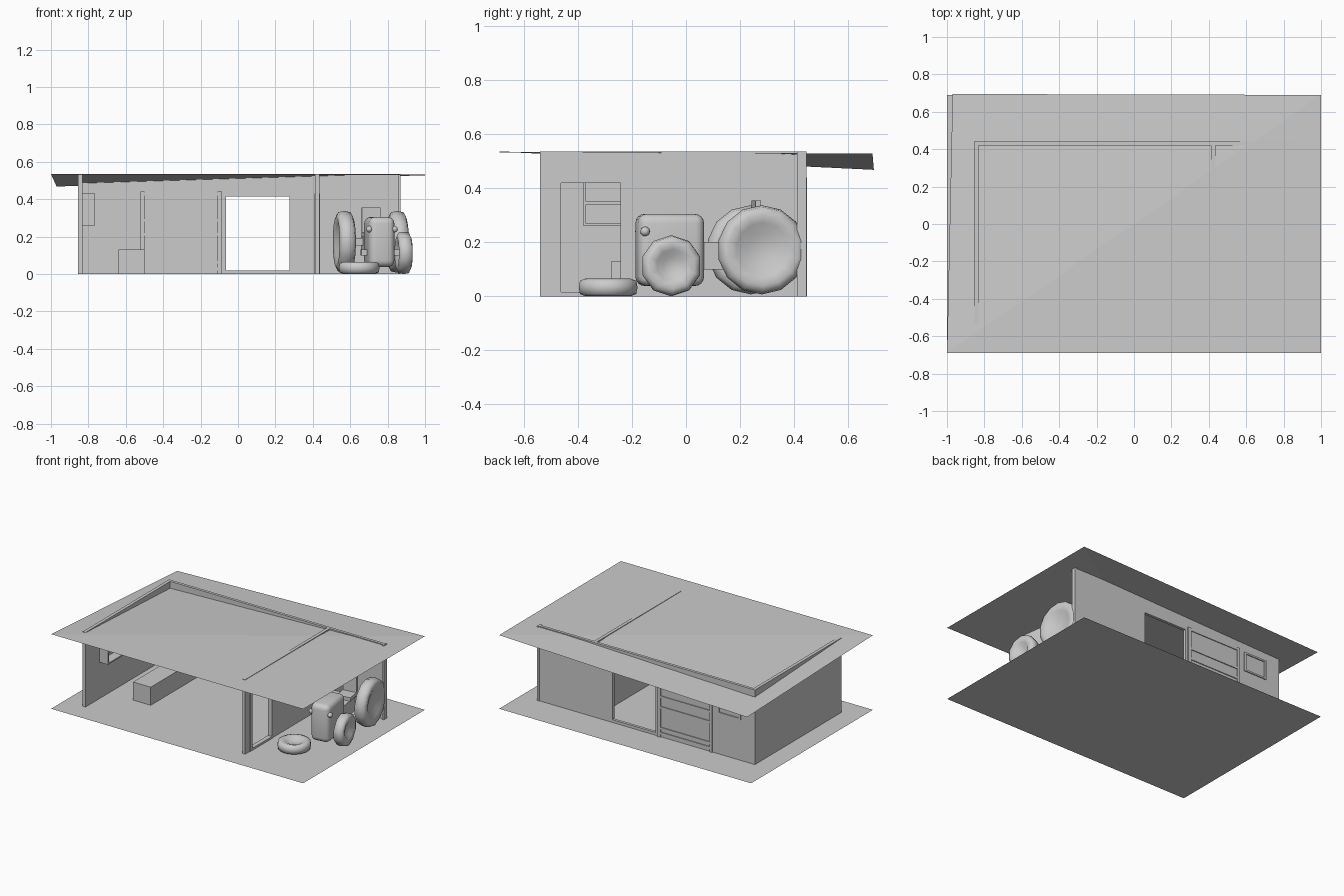
import bpy, bmesh, math
from mathutils import Matrix, Vector

if "Cube" in bpy.data.objects:
    bpy.data.objects.remove(bpy.data.objects["Cube"])


def finish(name, bm, smooth=False):
    bmesh.ops.recalc_face_normals(bm, faces=bm.faces)
    me = bpy.data.meshes.new(name)
    bm.to_mesh(me)
    bm.free()
    ob = bpy.data.objects.new(name, me)
    bpy.context.collection.objects.link(ob)
    if smooth:
        for p in me.polygons:
            p.use_smooth = True
    return ob


def boxes(name, *ranges):
    """One object from several boxes given as (x0, x1, y0, y1, z0, z1)."""
    bm = bmesh.new()
    for x0, x1, y0, y1, z0, z1 in ranges:
        m = Matrix.Translation(((x0 + x1) / 2, (y0 + y1) / 2, (z0 + z1) / 2))
        m = m @ Matrix.Diagonal((x1 - x0, y1 - y0, z1 - z0, 1))
        bmesh.ops.create_cube(bm, size=1, matrix=m)
    return finish(name, bm)


def sheet(name, pts, tris):
    bm = bmesh.new()
    vs = [bm.verts.new(p) for p in pts]
    for t in tris:
        bm.faces.new([vs[i] for i in t])
    return finish(name, bm)


def wheel(name, r, w, hub, n):
    """Low-poly tyre with dished hub, lathed around local x."""
    h = w / 2
    side = [(h * 0.3, hub * 0.55), (h * 0.8, hub), (h, (r + hub) / 2), (h * 0.75, r * 0.96)]
    prof = [(-a, b) for a, b in side] + [(0, r)] + side[::-1]
    bm = bmesh.new()
    rings = []
    for i in range(n):
        t = 2 * math.pi * (i + 0.5) / n
        rings.append([bm.verts.new((a, b * math.cos(t), b * math.sin(t))) for a, b in prof])
    for i in range(n):
        p, q = rings[i], rings[(i + 1) % n]
        for j in range(len(prof) - 1):
            bm.faces.new((p[j], p[j + 1], q[j + 1], q[j]))
    bm.faces.new([k[0] for k in rings])
    bm.faces.new([k[-1] for k in rings])
    return finish(name, bm, True)


H = 0.535

# Ground sheet and roof sheet with one sagging corner
sheet("floor", [(-1, -.69, 0), (1, -.69, 0), (1, .69, 0), (-1, .69, 0)], [(0, 1, 2, 3)])
sheet("roof", [(-1, -.69, H), (1, -.69, .532), (1, .69, .528), (-.97, .695, .468)],
      [(0, 1, 2), (0, 2, 3)])

# Walls, pieced around the openings
boxes("left_wall", (-.855, -.832, -.54, .44, 0, H))
boxes("back_wall", (-.855, -.065, .42, .44, 0, H), (.275, .87, .42, .44, 0, H),
      (-.065, .275, .42, .44, .415, H), (-.065, .275, .42, .44, 0, .02))
boxes("divider_wall", (.412, .435, -.54, -.475, 0, H), (.412, .435, -.235, .42, 0, H),
      (.412, .435, -.475, -.235, .425, H))
boxes("back_post", (.855, .87, .41, .445, 0, H))

# Door frame in the divider
boxes("door_frame", (.408, .439, -.485, -.462, 0, .43), (.408, .439, -.242, -.23, 0, .43),
      (.408, .439, -.485, -.23, .42, .43), (.408, .439, -.485, -.23, 0, .015))

# Slatted panel on the back wall, showing on both faces
boxes("panel_frame", (-.52, -.5, .41, .448, 0, .44), (-.11, -.085, .41, .448, 0, .44),
      *[(-.5, -.085, .412, .446, z, z + .015) for z in (.02, .055, .205, .28, .42)])

# Window frame in the back wall
boxes("window_frame", (-.745, -.73, .412, .447, .29, .43), (-.575, -.56, .412, .447, .29, .43),
      (-.73, -.575, .412, .447, .29, .302), (-.73, -.575, .412, .447, .418, .43))

# Workbench and hung wall shelf
boxes("low_bench", (-.64, -.5, -.275, .4, 0, .13))
boxes("wall_shelf", (-.832, -.765, -.38, -.37, .265, .425), (-.832, -.765, 0, .01, .265, .425),
      *[(-.832, -.765, -.38, .01, z, z + .01) for z in (.26, .34, .42)])

# Tractor, modelled with the rear axle at the local origin and facing -y
parts = []
for s, side in ((-1, "left"), (1, "right")):
    ob = wheel(side + "_rear_wheel", .165, .088, .1, 14)
    ob.location = (s * .143, 0, .172)
    parts.append(ob)
    bm = bmesh.new()
    bmesh.ops.create_icosphere(bm, subdivisions=2, radius=.018)
    ob = finish(side + "_headlight", bm, True)
    ob.location = (s * .068, -.425, .24)
    parts.append(ob)
ob = wheel("right_front_wheel", .113, .075, .06, 10)
ob.location = (.13, -.336, .113)
parts.append(ob)

hood = boxes("hood", (-.069, .069, -.447, -.2, .038, .305))
bev = hood.modifiers.new("round", "BEVEL")
bev.width, bev.segments = .035, 4
for p in hood.data.polygons:
    p.use_smooth = True
parts.append(hood)
parts.append(boxes("chassis", (-.045, .045, -.22, .06, .1, .2)))
parts.append(boxes("axles", (-.143, .143, -.02, .02, .152, .192),
                   (-.1, .13, -.351, -.321, .1, .13)))
parts.append(boxes("seat", (-.05, .05, -.1, .01, .2, .225), (-.05, .05, -.01, .01, .2, .355)))

place = Matrix.Translation((.71, .26, 0)) @ Matrix.Rotation(.14, 4, 'Z')
for ob in parts:
    ob.matrix_world = place @ Matrix.Translation(ob.location)

# Detached front wheel lying on the floor
spare = wheel("loose_wheel", .11, .065, .06, 20)
spare.matrix_world = Matrix.Translation((.648, -.288, .033)) @ Matrix.Rotation(math.pi / 2, 4, 'Y')
